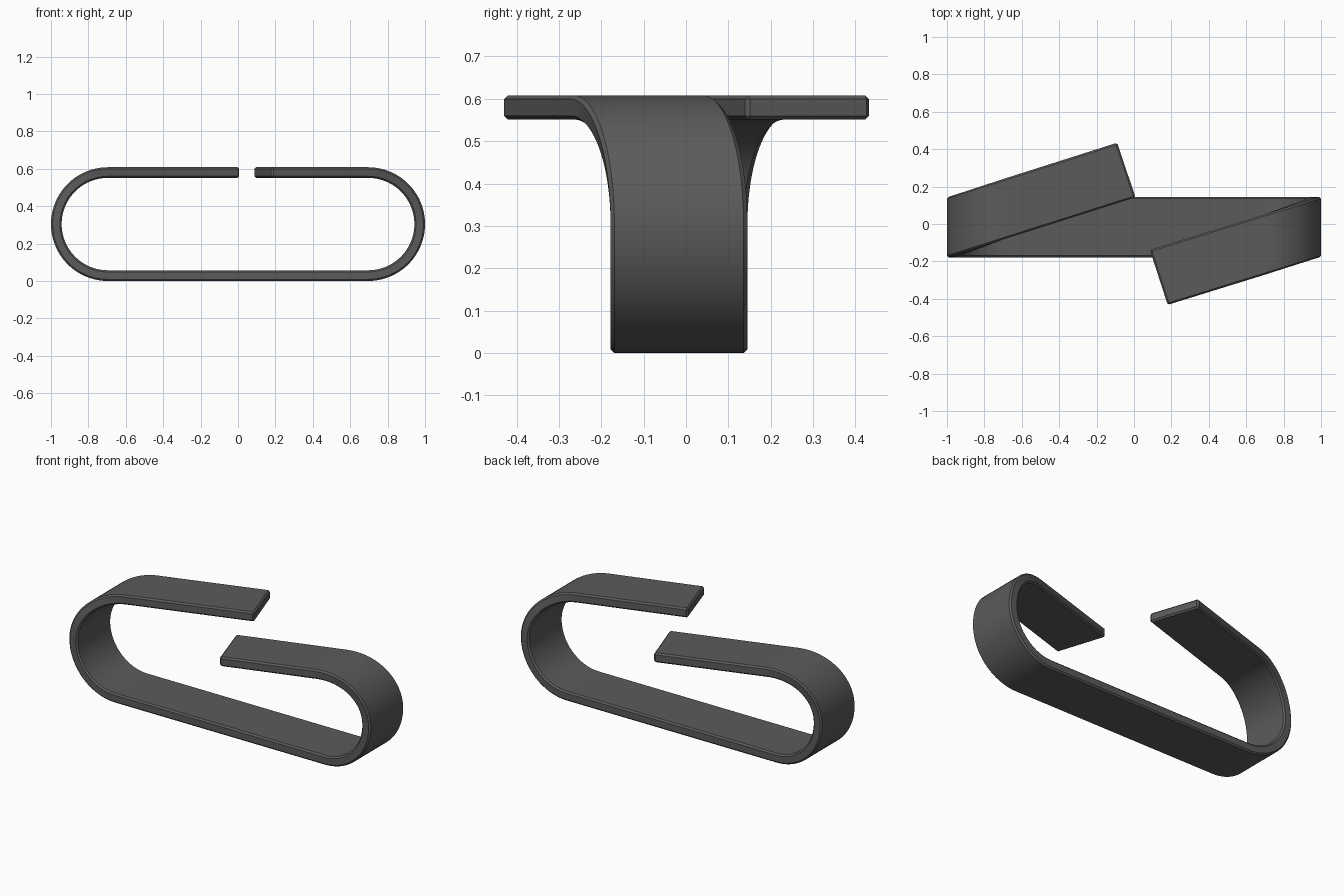
import bpy, bmesh, math

if "Cube" in bpy.data.objects:
    bpy.data.objects.remove(bpy.data.objects["Cube"])

# Strip dimensions
Y0, Y1 = -0.178, 0.145          # front and back edges of the base strip
R, T = 0.304, 0.057             # outer bend radius, thickness
STRAIGHT = 1.0 - R              # half length of straight base
SEG = 20                        # sections per quarter bend

mat = bpy.data.materials.new("dark grey")
mat.diffuse_color = (0.105, 0.105, 0.105, 1)
mat.use_nodes = True
mat.node_tree.nodes["Principled BSDF"].inputs["Base Color"].default_value = mat.diffuse_color


def side_sections(side, slope, end_front, end_back):
    """Sections (4 corners each) from the base, round the bend, to the arm end."""
    out = []
    for i in range(2 * SEG + 1):
        a = -math.pi / 2 + math.pi * i / (2 * SEG)
        # the strip drifts sideways only in the upper half of the bend
        shift = slope * R * (1 - math.cos(a)) if a > 0 else 0
        corners = []
        for y, r in ((Y0, R), (Y1, R), (Y1, R - T), (Y0, R - T)):
            corners.append((side * (STRAIGHT + r * math.cos(a)),
                            y - side * shift, R + r * math.sin(a)))
        out.append(corners)
    # slanted arm, cut square to its own direction
    end = []
    for y, x, r in ((Y0, end_front, R), (Y1, end_back, R),
                    (Y1, end_back, R - T), (Y0, end_front, R - T)):
        end.append((x, y - side * slope * (1 - side * x), R + r))
    out.append(end)
    return out


# One continuous strip: left arm end -> base -> right arm end
left = side_sections(-1, 0.318, 0.008, -0.09)
right = side_sections(1, 0.31, 0.18, 0.085)
bm = bmesh.new()
rings = [[bm.verts.new(c) for c in s] for s in left[::-1] + right]
for a, b in zip(rings, rings[1:]):
    for k in range(4):
        n = (k + 1) % 4
        bm.faces.new((a[k], a[n], b[n], b[k]))
bm.faces.new(rings[0])
bm.faces.new(rings[-1])
bmesh.ops.recalc_face_normals(bm, faces=bm.faces)
mesh = bpy.data.meshes.new("bent_strip_clip")
bm.to_mesh(mesh)
bm.free()
mesh.materials.append(mat)
clip = bpy.data.objects.new("bent_strip_clip", mesh)
bpy.context.collection.objects.link(clip)

# Small chamfer on all long and end edges
bev = clip.modifiers.new("edge_chamfer", 'BEVEL')
bev.width = 0.009
bev.segments = 1
bev.limit_method = 'ANGLE'
bev.angle_limit = math.radians(40)

bpy.context.view_layer.objects.active = clip
clip.select_set(True)
bpy.ops.object.modifier_apply(modifier=bev.name)
bpy.ops.object.shade_smooth_by_angle(angle=math.radians(30))
